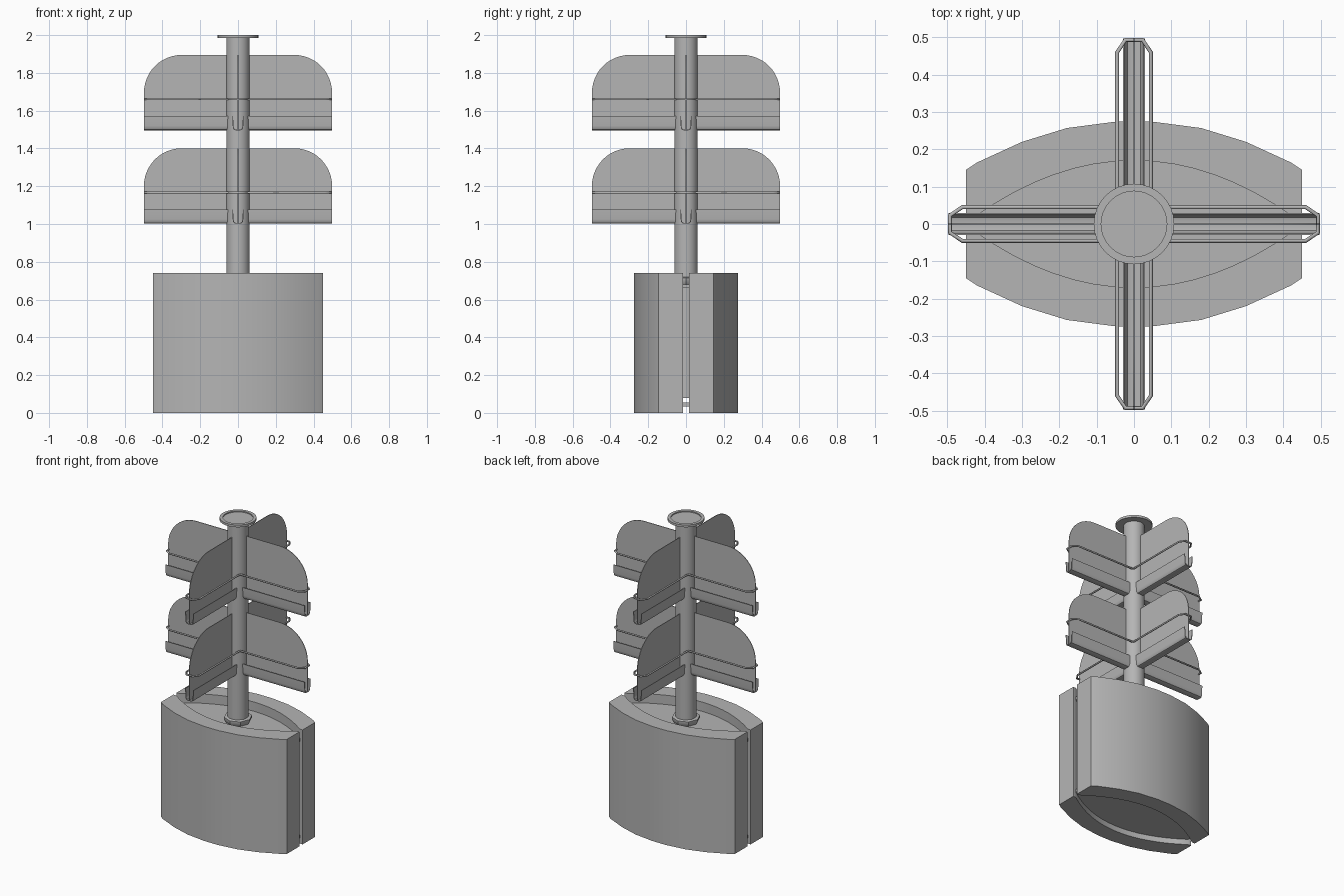
import bpy, bmesh, math
from mathutils import Vector

if "Cube" in bpy.data.objects:
    bpy.data.objects.remove(bpy.data.objects["Cube"])

grey = bpy.data.materials.new("mid_grey")
grey.diffuse_color = (0.46, 0.46, 0.46, 1)
grey.use_nodes = True
grey.node_tree.nodes["Principled BSDF"].inputs["Base Color"].default_value = grey.diffuse_color


def finish(bm, name, angle=35):
    bmesh.ops.recalc_face_normals(bm, faces=bm.faces)
    mesh = bpy.data.meshes.new(name)
    bm.to_mesh(mesh)
    bm.free()
    mesh.materials.append(grey)
    ob = bpy.data.objects.new(name, mesh)
    bpy.context.collection.objects.link(ob)
    bpy.ops.object.select_all(action='DESELECT')
    ob.select_set(True)
    bpy.context.view_layer.objects.active = ob
    bpy.ops.object.shade_smooth_by_angle(angle=math.radians(angle))
    return ob


def prism(name, outline, direction):
    """Extrude a closed 3D outline along a direction."""
    bm = bmesh.new()
    face = bm.faces.new([bm.verts.new(p) for p in outline])
    res = bmesh.ops.extrude_face_region(bm, geom=[face], use_keep_orig=True)
    verts = [g for g in res['geom'] if isinstance(g, bmesh.types.BMVert)]
    bmesh.ops.translate(bm, verts=verts, vec=Vector(direction))
    return finish(bm, name)


def lathe(name, profile, steps):
    """Spin an (r, z) profile around the z axis."""
    bm = bmesh.new()
    vs = [bm.verts.new((r, 0, z)) for r, z in profile]
    es = [bm.edges.new(p) for p in zip(vs, vs[1:])]
    bmesh.ops.spin(bm, geom=vs + es, axis=(0, 0, 1), cent=(0, 0, 0),
                   angle=math.tau, steps=steps)
    bmesh.ops.remove_doubles(bm, verts=bm.verts, dist=1e-5)
    return finish(bm, name)


def lens_y(x):
    return 0.17 - 0.153 * (x / 0.43) ** 2


# base: two thick curved shells with a slot between them
outer_x = [-0.45, -0.42, -0.30, -0.18, -0.05, 0.05, 0.18, 0.30, 0.42, 0.45]
outer_y = [0.145, 0.165, 0.22, 0.257, 0.274]
outer = list(zip(outer_x, outer_y + outer_y[::-1]))
inner_x = [0.43 - 0.86 * i / 16 for i in range(17)]
inner = [(x, lens_y(x)) for x in inner_x]
shell = outer + [(0.45, 0.017)] + inner + [(-0.45, 0.017)]
for side, name in ((-1, "front_base_shell"), (1, "back_base_shell")):
    prism(name, [(x, side * y, 0) for x, y in shell], (0, 0, 0.74))

# lens-shaped plates recessed in the base
lens = inner + [(-x, -y) for x, y in inner]
for z, name in ((0.035, "base_floor_plate"), (0.66, "base_top_plate")):
    prism(name, [(x, y, z) for x, y in lens], (0, 0, 0.02))

# pole, faceted collar and top cap
lathe("pole", [(0, 0.08), (0.062, 0.08), (0.062, 1.985), (0, 1.985)], 32)
lathe("pole_collar", [(0.062, 0.68), (0.07, 0.68), (0.083, 0.70),
                      (0.083, 0.715), (0.062, 0.72)], 8)
lathe("top_cap", [(0, 1.985), (0.108, 1.985), (0.108, 2.0), (0.088, 2.0),
                  (0.088, 1.993), (0, 1.993)], 32)

# display panel with a rounded outer top corner
R = 0.2
corner = [(0.298 + R * math.cos(a), 0.195 + R * math.sin(a))
          for a in (math.pi / 2 * i / 12 for i in range(13))]
panel_outline = [(0.055, 0.0), (0.498, 0.0)] + corner + [(0.055, 0.395)]
panel = prism("panel", [(x, -0.002, z) for x, z in panel_outline], (0, 0.004, 0))

# U-shaped tray holding the panel foot, with a rounded bottom
half = [(0.030, 0.072), (0.028, 0.020), (0.026, 0.007), (0.021, -0.001),
        (0.013, -0.004)]
half_in = [(0.012, 0.0), (0.018, 0.002), (0.022, 0.009), (0.024, 0.021),
           (0.026, 0.072)]
section = (half + [(-y, z) for y, z in half[::-1]]
           + [(-y, z) for y, z in half_in[::-1]] + half_in)
tray = prism("tray", [(0.05, y, z) for y, z in section], (0.447, 0, 0))

# wire rail around the panel
curve = bpy.data.curves.new("wire_rail", 'CURVE')
curve.dimensions = '3D'
curve.bevel_depth = 0.0055
curve.bevel_resolution = 1
curve.materials.append(grey)
path = [(0.05, -0.045), (0.46, -0.045), (0.493, -0.023),
        (0.493, 0.023), (0.46, 0.045), (0.05, 0.045)]
spline = curve.splines.new('POLY')
spline.points.add(len(path) - 1)
for pt, (x, y) in zip(spline.points, path):
    pt.co = (x, y, 0.16, 1)
rail = bpy.data.objects.new("wire_rail", curve)
bpy.context.collection.objects.link(rail)

# repeat the arm around the pole on two tiers
for z in (1.006, 1.500):
    for k in range(4):
        for src in (panel, tray, rail):
            ob = src
            if k or z > 1.2:
                ob = src.copy()
                bpy.context.collection.objects.link(ob)
            ob.location.z = z
            ob.rotation_euler.z = k * math.pi / 2
